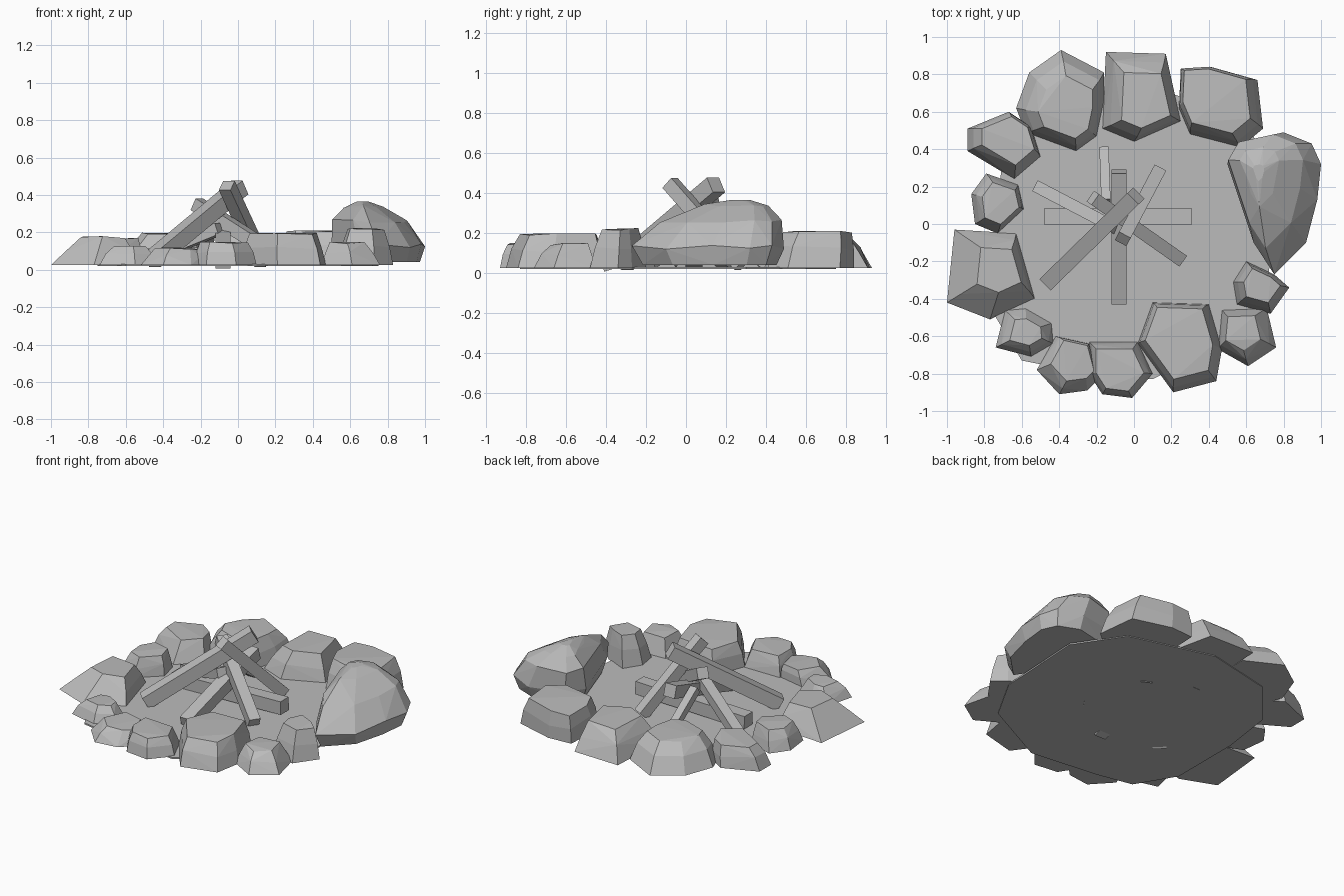
import bpy
import bmesh
import random
from mathutils import Vector

random.seed(4)

if "Cube" in bpy.data.objects:
    bpy.data.objects.remove(bpy.data.objects["Cube"], do_unlink=True)

# Single stone grey shared by every part
grey = bpy.data.materials.new("stone_grey")
grey.use_nodes = True
colour = (0.5, 0.5, 0.5, 1)
grey.diffuse_color = colour
grey.node_tree.nodes["Principled BSDF"].inputs["Base Color"].default_value = colour

BASE = 0.025


def finish(name, bm):
    """Turn a bmesh into a flat shaded object."""
    bmesh.ops.recalc_face_normals(bm, faces=bm.faces)
    mesh = bpy.data.meshes.new(name)
    bm.to_mesh(mesh)
    bm.free()
    mesh.materials.append(grey)
    obj = bpy.data.objects.new(name, mesh)
    bpy.context.collection.objects.link(obj)
    return obj


def hull(name, outline, layers):
    """Faceted solid: the outline repeated at (height, scale, shift x, shift y, roughness)."""
    centre = sum((Vector(p) for p in outline), Vector((0, 0))) / len(outline)
    bm = bmesh.new()
    for z, scale, dx, dy, rough in layers:
        for p in outline:
            flat = centre + (Vector(p) - centre) * scale + Vector((dx, dy))
            bm.verts.new((flat.x, flat.y, z + random.uniform(-rough, 0)))
    result = bmesh.ops.convex_hull(bm, input=bm.verts)
    unused = [v for v in result["geom_interior"] if isinstance(v, bmesh.types.BMVert)]
    bmesh.ops.delete(bm, geom=unused, context="VERTS")
    bmesh.ops.dissolve_limit(bm, angle_limit=0.03, verts=bm.verts, edges=bm.edges)
    return finish(name, bm)


def rock(name, height, top, outline, lean=(0, 0)):
    """Low stone with a flat base, steep sides and a smaller crown."""
    dx, dy = lean
    shoulder = BASE + (height - BASE) * 0.6
    hull(name, outline, [
        (BASE, 1, 0, 0, 0),
        (shoulder, (1 + top) / 2 + 0.03, dx / 2, dy / 2, 0.03),
        (height, top, dx, dy, 0.012),
    ])


def log(name, start, end, width):
    """Square beam running between two points."""
    a, b = Vector(start), Vector(end)
    bm = bmesh.new()
    bmesh.ops.create_cube(bm, size=1)
    bmesh.ops.scale(bm, vec=(width, width, (b - a).length), verts=bm.verts)
    obj = finish(name, bm)
    obj.location = (a + b) / 2
    obj.rotation_mode = "QUATERNION"
    obj.rotation_quaternion = (b - a).to_track_quat("Z", "Y")


# Ground plate inside the ring
ground = [(-.6, -.73), (-.35, -.78), (.1, -.83), (.55, -.6), (.72, -.3), (.75, .3),
          (.55, .6), (0, .75), (-.45, .65), (-.7, .35), (-.75, 0), (-.75, -.48)]
hull("ground", ground, [(0.02, 1, 0, 0, 0), (0.03, 1, 0, 0, 0)])

# Stones along the back
rock("back_right_rock", .2, .62, [(-.39, .93), (-.16, .81), (-.16, .66), (-.2, .47),
     (-.31, .39), (-.58, .49), (-.63, .62), (-.56, .81)], lean=(.02, -.03))
rock("back_rock", .2, .62, [(-.15, .92), (.17, .91), (.2, .77), (.25, .55),
     (0, .44), (-.17, .51)], lean=(.02, -.02))
rock("back_left_rock", .21, .8, [(.25, .83), (.41, .84), (.66, .77), (.69, .51),
     (.57, .41), (.3, .48), (.24, .62)], lean=(-.02, .03))

# Stones along the right side
rock("right_back_rock", .17, .72, [(-.89, .51), (-.67, .6), (-.55, .52), (-.5, .36),
     (-.64, .24), (-.89, .39)], lean=(.02, .02))
rock("right_small_rock", .16, .7, [(-.79, .27), (-.62, .21), (-.59, .08), (-.73, -.05),
     (-.85, 0), (-.87, .16)], lean=(.02, 0))
rock("right_large_rock", .18, .5, [(-.96, -.03), (-.63, -.05), (-.53, -.4),
     (-.77, -.51), (-1, -.42)], lean=(.05, .03))

# Stones along the front
rock("front_right_small_rock", .13, .55, [(-.69, -.46), (-.58, -.45), (-.44, -.53),
     (-.43, -.64), (-.55, -.71), (-.74, -.66)])
rock("front_right_rock", .12, .7, [(-.42, -.6), (-.24, -.64), (-.19, -.83),
     (-.25, -.89), (-.4, -.91), (-.52, -.78)], lean=(.02, .03))
rock("front_rock", .15, .75, [(-.24, -.63), (.02, -.63), (.1, -.8), (-.01, -.93),
     (-.17, -.91), (-.24, -.8)])
rock("front_left_rock", .2, .8, [(.1, -.42), (.4, -.43), (.47, -.67), (.44, -.84),
     (.21, -.9), (.02, -.64)], lean=(-.01, .02))
rock("front_left_small_rock", .15, .6, [(.47, -.46), (.71, -.45), (.76, -.66),
     (.61, -.76), (.45, -.67)], lean=(-.02, .02))

# Stones along the left side, with the tall boulder
rock("left_small_rock", .225, .65, [(.6, -.2), (.75, -.27), (.83, -.34), (.73, -.48),
     (.55, -.43), (.53, -.31)], lean=(.01, .01))
boulder = [(.57, .44), (.8, .49), (.95, .43), (1, .32), (.98, .13), (.92, -.1),
           (.75, -.27), (.64, -.1), (.57, .16), (.5, .32)]
hull("left_boulder", boulder, [
    (.04, .88, 0, 0, 0),
    (.14, 1, 0, 0, .03),
    (.27, .8, -.05, .05, .02),
    (.345, .42, -.09, .1, .02),
    (.365, .12, -.1, .1, 0),
])

# Stacked firewood
log("main_log", (.01, .15, .44), (-.46, -.31, .05), .085)
log("crossing_log", (-.06, -.08, .45), (.13, .28, .04), .07)
log("left_leaning_log", (-.22, .14, .35), (.25, -.19, .05), .07)
log("right_leaning_log", (-.52, .2, .05), (-.1, -.02, .22), .065)
log("back_leaning_log", (-.16, .4, .04), (-.15, .12, .22), .05)
log("front_leaning_log", (-.08, -.42, .045), (-.08, .28, .25), .08)
log("lying_log", (-.48, .04, .07), (.31, .04, .09), .085)
